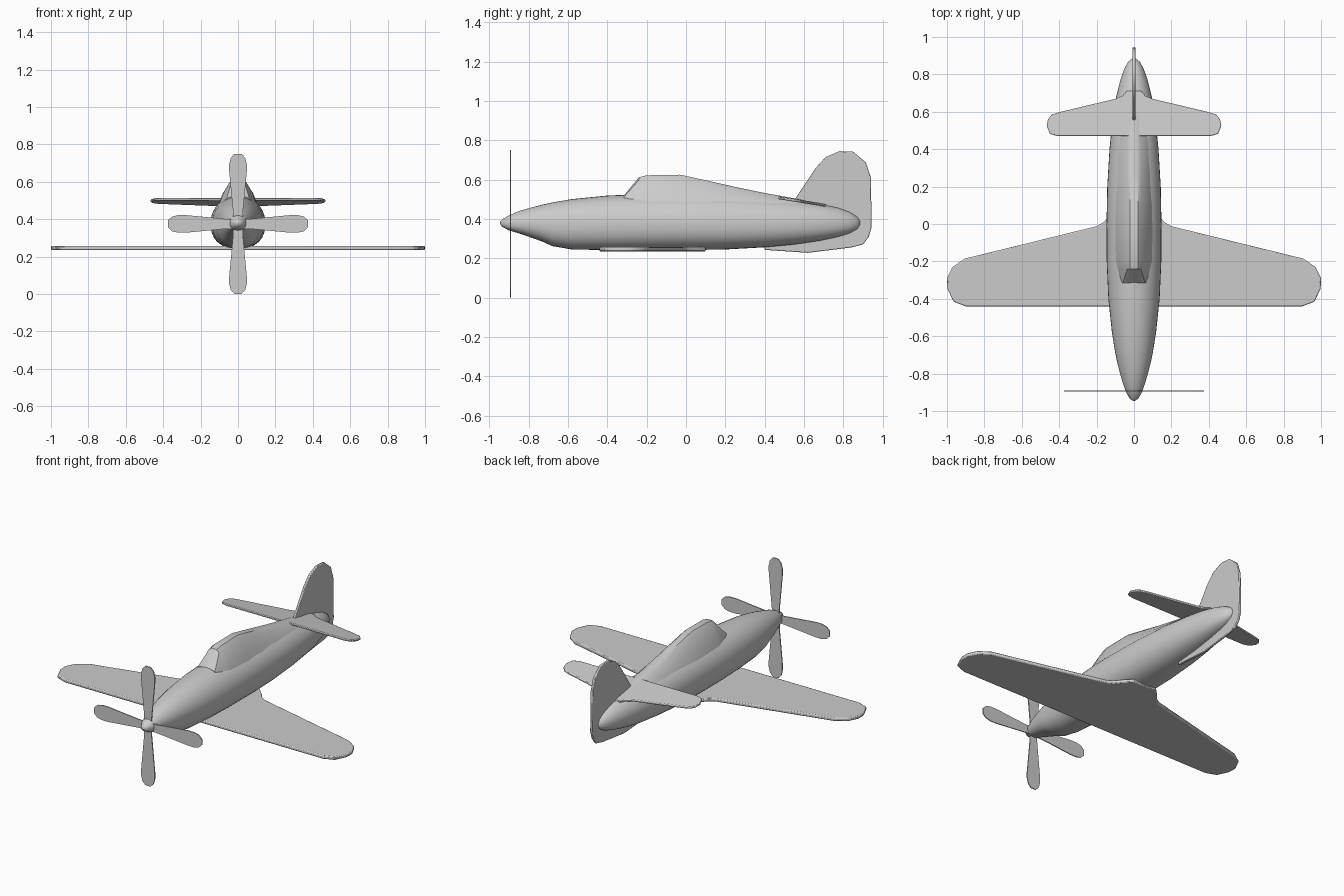
import bpy, bmesh, math
from mathutils import Vector

if "Cube" in bpy.data.objects:
    bpy.data.objects.remove(bpy.data.objects["Cube"])


def finish(bm, name, angle=35, bevel=0.0):
    bmesh.ops.recalc_face_normals(bm, faces=bm.faces)
    me = bpy.data.meshes.new(name)
    bm.to_mesh(me)
    bm.free()
    ob = bpy.data.objects.new(name, me)
    bpy.context.collection.objects.link(ob)
    if bevel:
        mod = ob.modifiers.new("rounded_edges", 'BEVEL')
        mod.width = bevel
        mod.segments = 2
        mod.limit_method = 'ANGLE'
        mod.angle_limit = math.radians(60)
    bpy.ops.object.select_all(action='DESELECT')
    bpy.context.view_layer.objects.active = ob
    ob.select_set(True)
    bpy.ops.object.shade_smooth_by_angle(angle=math.radians(angle))
    return ob


def loft(name, rings, angle=35):
    bm = bmesh.new()
    loops = [[bm.verts.new(p) for p in ring] for ring in rings]
    n = len(loops[0])
    for a, b in zip(loops, loops[1:]):
        for i in range(n):
            j = (i + 1) % n
            bm.faces.new((a[i], a[j], b[j], b[i]))
    bm.faces.new(loops[0])
    bm.faces.new(loops[-1])
    return finish(bm, name, angle)


def plate(name, points, offset, bevel=0.0):
    """Closed flat outline, thickened along the offset vector."""
    bm = bmesh.new()
    off = Vector(offset)
    face = bm.faces.new([bm.verts.new(Vector(p) - off / 2) for p in points])
    ext = bmesh.ops.extrude_face_region(bm, geom=[face], use_keep_orig=True)
    bmesh.ops.translate(bm, vec=off, verts=[v for v in ext["geom"] if isinstance(v, bmesh.types.BMVert)])
    return finish(bm, name, 40, bevel)


def mirrored(half):
    return half + [(-x, y) for x, y in reversed(half) if x > 0]


# Fuselage: y, half width, top z, bottom z
stations = [(-.945, .006, .386, .374), (-.935, .022, .398, .36), (-.9, .042, .418, .342),
            (-.85, .06, .440, .327), (-.78, .08, .460, .303), (-.73, .092, .473, .285),
            (-.68, .102, .484, .262), (-.58, .118, .501, .245), (-.4, .137, .519, .242),
            (-.2, .146, .527, .242), (0, .147, .527, .242), (.2, .143, .522, .245),
            (.4, .131, .508, .256), (.55, .116, .494, .27), (.68, .095, .477, .289),
            (.77, .073, .458, .308), (.83, .052, .437, .326), (.87, .029, .413, .348),
            (.887, .006, .388, .372)]
N = 36
rings = []
for y, w, top, bot in stations:
    mid = .38
    ring = []
    for i in range(N):
        a = 2 * math.pi * i / N
        c, s = math.cos(a), math.sin(a)
        e = 2 / 2.35 if s < 0 else 1
        x = w * math.copysign(abs(c) ** e, c)
        z = mid + (top - mid if s > 0 else mid - bot) * math.copysign(abs(s) ** e, s)
        ring.append((x, y, z))
    rings.append(ring)
loft("fuselage", rings, 45)

# Canopy running back into the spine: y, top z, half roof width, half base width
rings = []
for y, top, t, b in [(-.315, .52, .06, .082), (-.24, .612, .036, .1), (-.2, .622, .04, .108),
                     (-.03, .625, .037, .112), (.1, .597, .037, .11), (.25, .563, .037, .104),
                     (.4, .532, .034, .096), (.55, .505, .028, .08), (.72, .470, .018, .05)]:
    zb = min(.455, top - .03)
    half = [(b, zb), (t + (b - t) * .6, zb + (top - zb) * .48),
            (t, top - (top - zb) * .1), (t * .55, top)]
    rings.append([(x, y, z) for x, z in mirrored(half)])
loft("canopy_and_spine", rings, 30)

# Main wing, one plate from tip to tip
wing = [(.9, -.44), (.965, -.415), (.998, -.345), (1.0, -.29), (.97, -.23), (.905, -.185),
        (.2, -.012), (.16, .012), (.13, .05), (.08, .1)]
plate("main_wing", [(x, y, .246) for x, y in mirrored(wing)], (0, 0, .022), .006)

# Tailplane, tilted down towards the back
tail = [(.41, .47), (.45, .483), (.467, .525), (.46, .56), (.44, .585), (.4, .598),
        (.1, .669), (.06, .685), (.04, .71)]
plate("tailplane", [(x, y, .508 - .16 * (y - .47)) for x, y in mirrored(tail)], (0, 0, .014), .004)

# Tail fin with its ventral strake
fin = [(.54, .47), (.56, .51), (.66, .66), (.71, .715), (.78, .745), (.85, .742), (.915, .688),
       (.94, .61), (.944, .36), (.93, .31), (.9, .27), (.84, .255), (.62, .228), (.4, .243), (.4, .3), (.54, .38)]
plate("tail_fin", [(0, y, z) for y, z in fin], (.016, 0, 0), .004)

# Four propeller blades around the nose
blade = [(.026, 0), (.026, .06), (.047, .28), (.047, .32), (.039, .353), (.018, .375)]
for k in range(4):
    a = k * math.pi / 2
    pts = [(x * math.cos(a) + r * math.sin(a), -.893, .375 + r * math.cos(a) - x * math.sin(a))
           for x, r in mirrored(blade)]
    plate(f"propeller_blade_{k + 1}", pts, (0, .006, 0))
